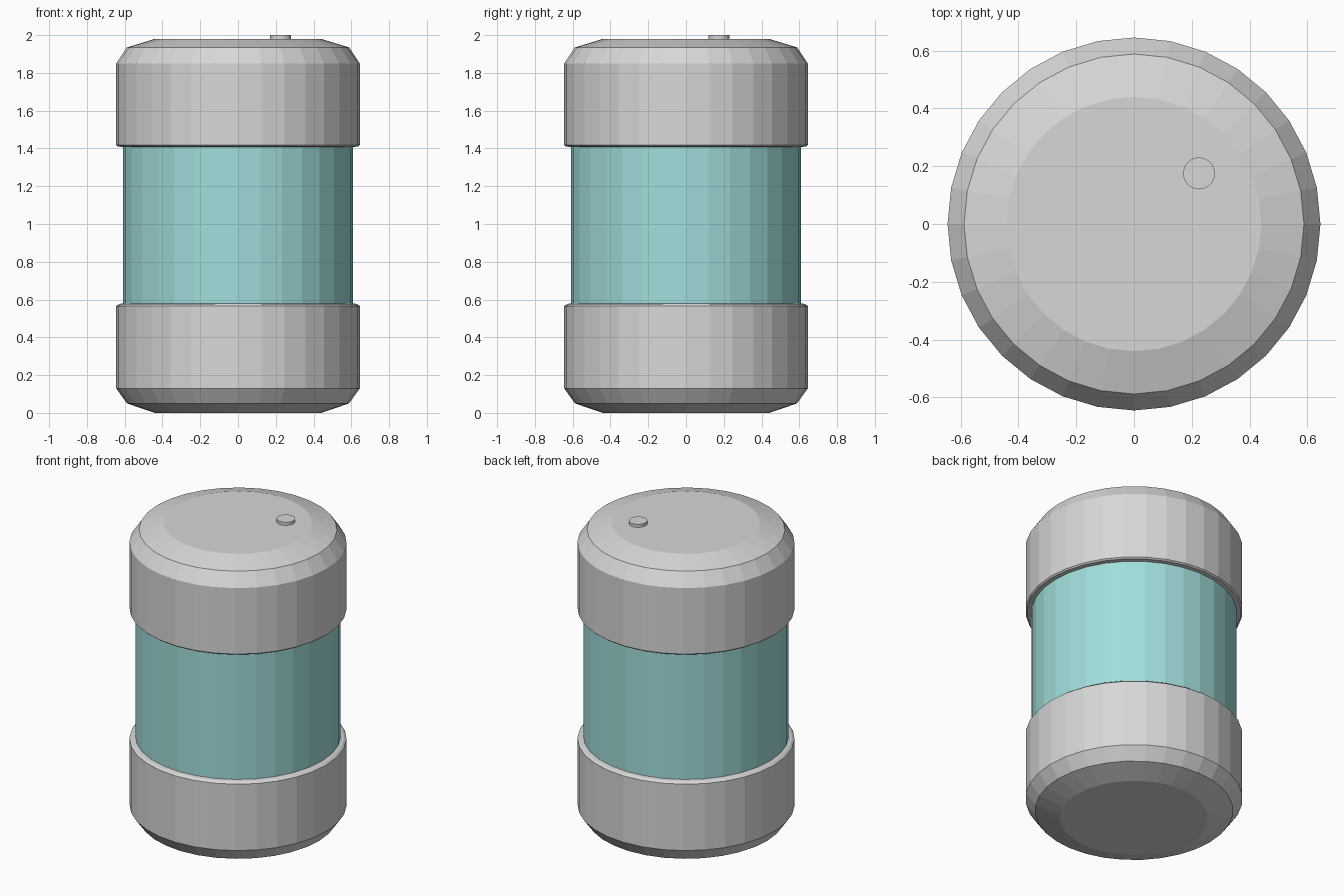
import bpy
import bmesh
import math

if "Cube" in bpy.data.objects:
    bpy.data.objects.remove(bpy.data.objects["Cube"])


def material(name, rgb):
    m = bpy.data.materials.new(name)
    m.diffuse_color = (*rgb, 1.0)
    m.use_nodes = True
    m.node_tree.nodes["Principled BSDF"].inputs["Base Color"].default_value = m.diffuse_color
    return m


GREY = material("light grey metal", (0.68, 0.68, 0.68))
TEAL = material("pale teal glass", (0.355, 0.73, 0.715))


def lathe(name, profile, mat, sides=32, centre=(0, 0)):
    """Revolve (radius, z) points listed bottom to top, closing both ends."""
    bm = bmesh.new()
    rings = []
    for r, z in profile:
        rings.append([bm.verts.new((centre[0] + r * math.cos(2 * math.pi * i / sides),
                                    centre[1] + r * math.sin(2 * math.pi * i / sides), z))
                      for i in range(sides)])
    for a, b in zip(rings, rings[1:]):
        for i in range(sides):
            j = (i + 1) % sides
            bm.faces.new((a[i], a[j], b[j], b[i]))
    bm.faces.new(rings[0][::-1])
    bm.faces.new(rings[-1])
    mesh = bpy.data.meshes.new(name)
    bm.to_mesh(mesh)
    bm.free()
    mesh.materials.append(mat)
    obj = bpy.data.objects.new(name, mesh)
    bpy.context.collection.objects.link(obj)
    return obj


# Bottom cap: chamfered foot and bevelled upper lip
lathe("bottom_cap", [(0.44, 0.0), (0.588, 0.05), (0.645, 0.13),
                     (0.645, 0.565), (0.632, 0.576), (0.61, 0.58)], GREY)

# Glass body between the caps
lathe("glass_body", [(0.61, 0.56), (0.61, 1.43)], TEAL)

# Top cap: mirrored chamfers
lathe("top_cap", [(0.61, 1.408), (0.636, 1.41), (0.645, 1.418),
                  (0.645, 1.85), (0.588, 1.935), (0.44, 1.98)], GREY)

# Small button on the lid
lathe("lid_button", [(0.055, 1.97), (0.055, 2.0)], GREY, centre=(0.225, 0.175))
